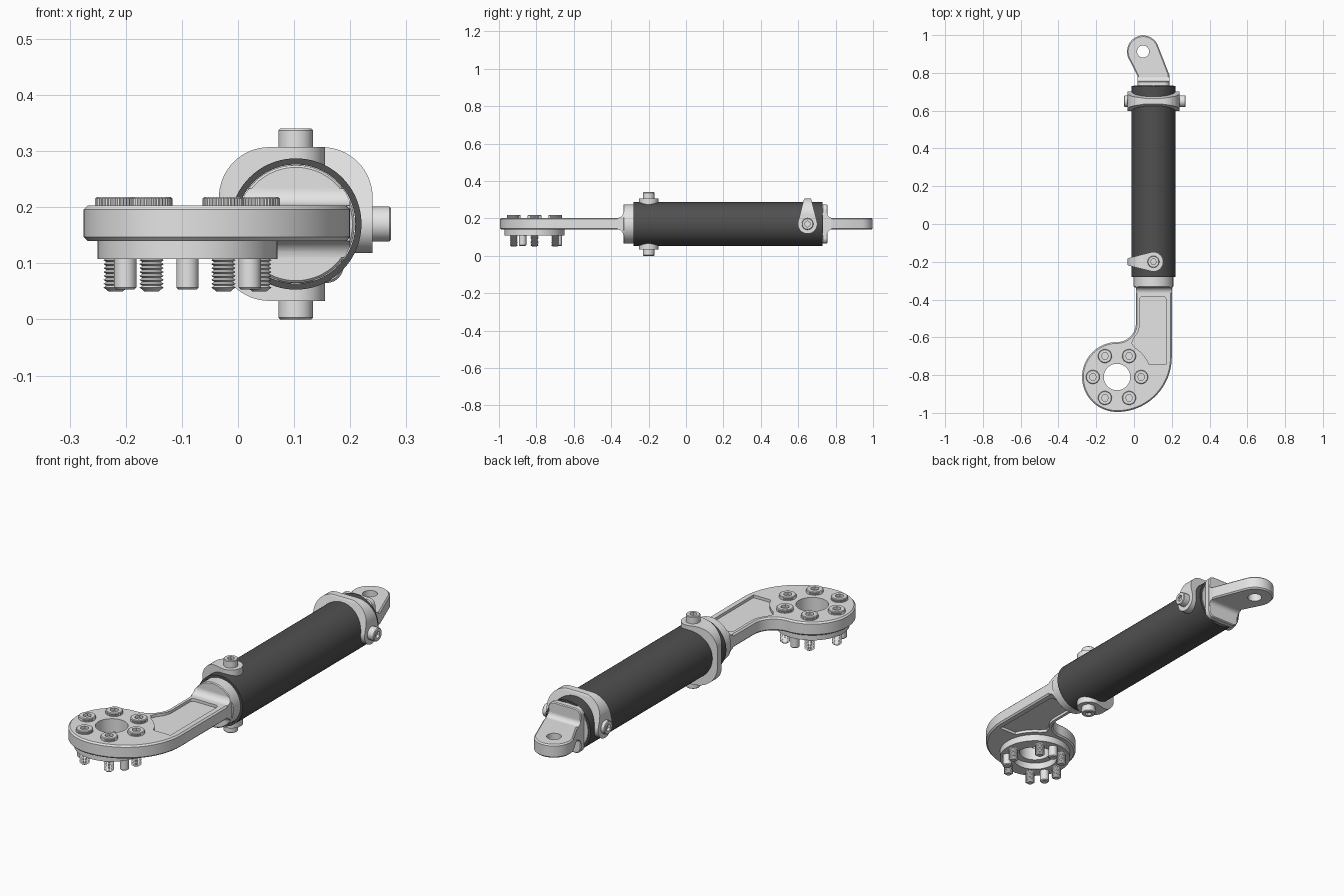
import bpy, bmesh
from math import sin, cos, pi, radians
from mathutils import Matrix, Vector

if "Cube" in bpy.data.objects:
    bpy.data.objects.remove(bpy.data.objects["Cube"])


def material(name, value):
    m = bpy.data.materials.new(name)
    m.use_nodes = True
    col = (value, value, value, 1)
    m.diffuse_color = col
    m.node_tree.nodes["Principled BSDF"].inputs["Base Color"].default_value = col
    return m


METAL = material("light grey metal", 0.78)
CARBON = material("dark grey tube", 0.08)
AX, AZ = 0.103, 0.17            # tube axis
PX, PY = -0.09, -0.81           # centre of the mounting disc


def smooth(ob, angle=35):
    activate(ob)
    bpy.ops.object.shade_smooth_by_angle(angle=radians(angle))


def activate(ob):
    bpy.ops.object.select_all(action='DESELECT')
    ob.select_set(True)
    bpy.context.view_layer.objects.active = ob


def finish(bm, name, mat):
    bmesh.ops.recalc_face_normals(bm, faces=bm.faces)
    me = bpy.data.meshes.new(name)
    bm.to_mesh(me)
    bm.free()
    me.materials.append(mat)
    ob = bpy.data.objects.new(name, me)
    bpy.context.collection.objects.link(ob)
    smooth(ob)
    return ob


def arc(cx, cy, r, a0, a1, n=24):
    return [(cx + r * cos(radians(a0 + (a1 - a0) * i / n)),
             cy + r * sin(radians(a0 + (a1 - a0) * i / n))) for i in range(n + 1)]


def circle(cx, cy, r, n=64):
    return arc(cx, cy, r, 0, 360, n)


def prism(name, pts, lo, hi, plane="xy", mat=METAL):
    """Extrude a flat outline between lo and hi along the remaining axis."""
    place = {"xy": lambda u, v, w: (u, v, w), "yz": lambda u, v, w: (w, u, v),
             "xz": lambda u, v, w: (u, w, v)}[plane]
    # Drop repeated points where two pieces of outline meet
    pts = [Vector(p) for p in pts]
    pts = [p for i, p in enumerate(pts) if (p - pts[i - 1]).length > 0.0004]
    bm = bmesh.new()
    rings = [[bm.verts.new(place(u, v, w)) for u, v in pts] for w in (lo, hi)]
    for ring in rings:
        bm.faces.new(ring)
    n = len(pts)
    for i in range(n):
        j = (i + 1) % n
        bm.faces.new((rings[0][i], rings[0][j], rings[1][j], rings[1][i]))
    return finish(bm, name, mat)


def lathe(name, profile, seg=32, knurl=0.0, socket=0):
    """Spin (radius, z) points; the last `socket` points become a hexagon."""
    bm = bmesh.new()
    rings = []
    for k, (r, z) in enumerate(profile):
        ring = []
        for i in range(seg):
            a = 2 * pi * i / seg
            f = 1 - knurl * (i % 2)
            if k >= len(profile) - socket:
                f = cos(pi / 6) / cos(a % (pi / 3) - pi / 6)
            ring.append(bm.verts.new((r * f * cos(a), r * f * sin(a), z)))
        rings.append(ring)
    for a, b in zip(rings, rings[1:]):
        for i in range(seg):
            j = (i + 1) % seg
            bm.faces.new((a[i], a[j], b[j], b[i]))
    bm.faces.new(rings[0])
    bm.faces.new(rings[-1])
    return finish(bm, name, METAL)


def apply_first(ob, mod):
    activate(ob)
    name = mod.name
    bpy.ops.object.modifier_move_to_index(modifier=name, index=0)
    bpy.ops.object.modifier_apply(modifier=name)
    smooth(ob)


def boolean(ob, cutter, op="DIFFERENCE"):
    mod = ob.modifiers.new("cut", 'BOOLEAN')
    mod.operation, mod.object, mod.solver = op, cutter, 'EXACT'
    apply_first(ob, mod)
    bpy.data.objects.remove(cutter)


def bevel(ob, width):
    mod = ob.modifiers.new("bevel", 'BEVEL')
    mod.width, mod.segments, mod.limit_method = width, 1, 'ANGLE'
    mod.angle_limit = radians(40)
    apply_first(ob, mod)


# Hollow tube
tube = prism("tube", circle(AX, AZ, 0.117, 96), -0.28, 0.73, "xz", CARBON)
boolean(tube, prism("bore", circle(AX, AZ, 0.106, 96), -0.4, 0.8, "xz", CARBON))

# Plugs closing the tube
front_plug = prism("front_plug", circle(AX, AZ, 0.105), -0.335, -0.22, "xz")
bevel(front_plug, 0.004)
prism("rear_plug", circle(AX, AZ, 0.105), 0.64, 0.732, "xz")

# Hooked arm with a round mounting disc, hole and pockets on both faces
outline = ([(0.2, -0.32)] + arc(PX, PY + 0.105, 0.29, 0, -90, 32)
           + arc(PX, PY, 0.185, -90, -270, 40) + arc(PX, PY + 0.285, 0.1, -90, 0, 20)
           + [(0.01, -0.32)])
arm = prism("arm", outline, 0.14, 0.203)
bevel(arm, 0.007)
boolean(arm, prism("hole", circle(PX, PY, 0.07), 0, 0.4))
pocket = ([(0.17, -0.745)] + arc(PX, PY, 0.182, 21, 58, 8)
          + [(-0.012, -0.632)] + arc(-0.07, -0.53, 0.1, -45, 0, 8)
          + arc(0.045, -0.4, 0.015, 180, 90, 4) + arc(0.155, -0.4, 0.015, 90, 0, 4))
for lo, hi in ((0.19, 0.3), (0.0, 0.153)):
    boolean(arm, prism("pocket", pocket, lo, hi))


# Concave blends where a flat bar meets a round end
def blend(name, y, direction, r, x0, x1):
    top = [(y + direction * (r - u), v) for u, v in arc(0, 0.203 + r, r, -90, 0, 8)]
    top.append((y - direction * 0.01, 0.203 + r))
    under = [(u, 0.343 - v) for u, v in reversed(top)]
    ob = prism(name, top + under, x0, x1, "yz")
    boolean(ob, prism("trim", circle(AX, AZ, 0.105), -1, 1, "xz"), "INTERSECT")


blend("arm_blend", -0.335, -1, 0.03, 0.01, 0.2)
blend("eye_blend", 0.757, 1, 0.022, 0.018, 0.187)

# Lower flange ring
flange = prism("flange", circle(PX, PY, 0.16), 0.108, 0.142)
boolean(flange, prism("flange_hole", circle(PX, PY, 0.1), 0, 0.3))


# Rear end plate with rounded corners, and the eye
def rounded_box(w, h, r, corners=4, n=10):
    pts = []
    for k in range(corners):
        sx, sz = (1, -1, -1, 1)[k], (1, 1, -1, -1)[k]
        pts += arc(sx * (w - r), sz * (h - r), r, 90 * k, 90 * k + 90, n)
    return pts


plate = prism("rear_plate", [(AX + u, AZ + v) for u, v in rounded_box(0.085, 0.105, 0.03)],
              0.728, 0.757, "xz")
bevel(plate, 0.004)
eye = prism("rear_eye", arc(0.048, 0.913, 0.085, 20, 205, 32)
            + [(0.018, 0.785), (0.018, 0.74), (0.187, 0.74), (0.187, 0.79)], 0.14, 0.203)
bevel(eye, 0.006)
boolean(eye, prism("eye_hole", circle(0.048, 0.913, 0.032, 32), 0, 0.4))

# Flange bolts: threaded shank and knurled socket head
thread = [(0.013, 0.05)]
z = 0.053
while z < 0.125:
    thread += [(0.0165, z), (0.0215, z + 0.0035)]
    z += 0.007
thread += [(0.0165, z), (0.0165, 0.2)]
shank = lathe("bolt_shank", thread, 20)
head = lathe("bolt_head", [(0.037, 0.196), (0.037, 0.215), (0.034, 0.218)], 72, knurl=0.04)
boolean(head, lathe("socket", [(0.019, 0.206), (0.019, 0.3)], 24, socket=2))
pin = lathe("locating_pin", [(0.016, 0.053), (0.02, 0.057), (0.02, 0.13)], 24)


def ring_of(src, count, start):
    """Spread copies of a part around the mounting disc."""
    for i in range(count):
        a = radians(start) + 2 * pi * i / count
        ob = src if i == 0 else src.copy()
        if i:
            bpy.context.collection.objects.link(ob)
        ob.location = (PX + 0.128 * cos(a), PY + 0.128 * sin(a), 0)


ring_of(shank, 6, 0)
ring_of(head, 6, 0)
ring_of(pin, 3, 90)


# Clamps: a rounded saddle trimmed to a teardrop, with a screw on each leg
def clamp(name, y, turn, far_height):
    place = Matrix.Translation(Vector((AX, y, AZ))) @ Matrix.Rotation(radians(turn), 4, 'Y')
    saddle = rounded_box(0.137, 0.137, 0.09, 2, 16) + [(-0.137, -0.09), (0.137, -0.09)]
    strap = prism(name + "_strap", saddle, -0.08, 0.08, "xz")
    boolean(strap, prism("bore", circle(0, 0, 0.1165, 96), -0.2, 0.2, "xz"))
    drop = arc(0, 0, 0.052, 165, 375, 32) + arc(0, 0.122, 0.022, 15, 165, 8)
    boolean(strap, prism("trim", drop, -0.2, 0.2, "yz"), "INTERSECT")
    strap.matrix_world = place
    for side, height in ((1, 0.033), (-1, far_height)):
        r = 0.031
        screw = lathe(name + ("_screw" if side > 0 else "_nut"),
                      [(r, 0.11), (r, 0.134 + height), (r - 0.003, 0.137 + height),
                       (0.016, 0.137 + height), (0.016, 0.125 + height)], 36, socket=2)
        screw.matrix_world = place @ Matrix.Rotation(side * pi / 2, 4, 'Y')


clamp("rear_clamp", 0.65, 0, 0.018)
clamp("front_clamp", -0.2, -90, 0.033)
